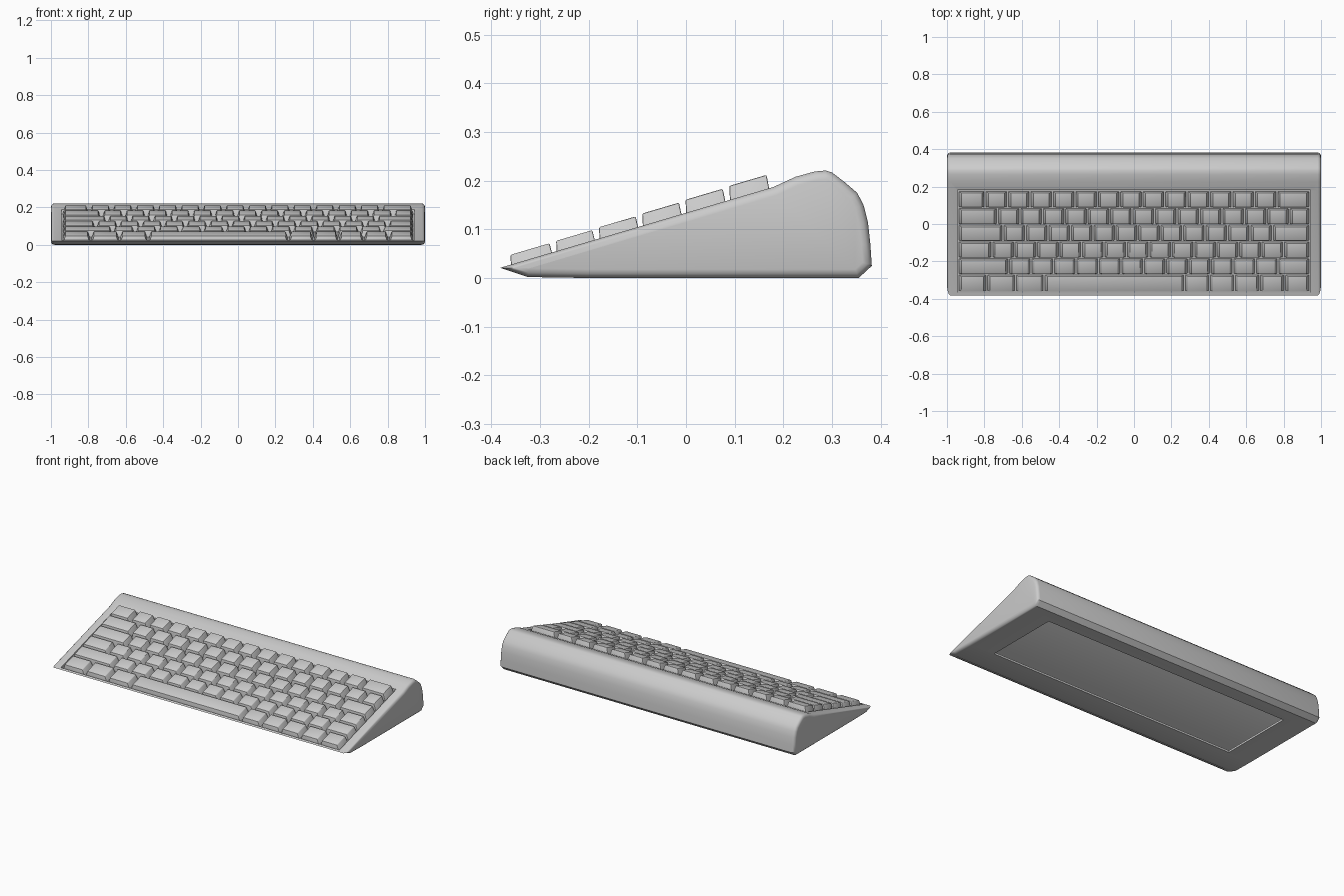
import bpy, bmesh

if "Cube" in bpy.data.objects:
    bpy.data.objects.remove(bpy.data.objects["Cube"])

SLOPE = 0.295
ROWS_Y = [0.176, 0.086, -0.004, -0.093, -0.182, -0.270, -0.364]


def rim(y):
    """Height of the sloped case top at depth y."""
    return 0.022 + SLOPE * (y + 0.38)


def new_object(name, bm):
    bmesh.ops.recalc_face_normals(bm, faces=bm.faces)
    mesh = bpy.data.meshes.new(name)
    bm.to_mesh(mesh)
    bm.free()
    obj = bpy.data.objects.new(name, mesh)
    bpy.context.collection.objects.link(obj)
    return obj


def prism(name, profile, half):
    """Extrude a (y, z) side profile from x = -half to x = +half."""
    bm = bmesh.new()
    a = [bm.verts.new((-half, y, z)) for y, z in profile]
    b = [bm.verts.new((half, y, z)) for y, z in profile]
    bm.faces.new(a)
    bm.faces.new(b[::-1])
    for i in range(len(a)):
        j = (i + 1) % len(a)
        bm.faces.new((a[i], b[i], b[j], a[j]))
    return new_object(name, bm)


def activate(obj):
    bpy.ops.object.select_all(action='DESELECT')
    obj.select_set(True)
    bpy.context.view_layer.objects.active = obj


def apply_all(obj):
    activate(obj)
    for m in list(obj.modifiers):
        bpy.ops.object.modifier_apply(modifier=m.name)


def cut(obj, cutter):
    m = obj.modifiers.new("cut", 'BOOLEAN')
    m.operation, m.solver, m.object = 'DIFFERENCE', 'EXACT', cutter
    apply_all(obj)
    bpy.data.objects.remove(cutter)


# Wedge-shaped case with a rounded back
case = prism("case", [
    (-0.382, 0.021), (-0.325, 0.002), (-0.20, 0.0), (0.355, 0.0),
    (0.382, 0.025), (0.379, 0.07), (0.374, 0.115), (0.365, 0.15),
    (0.352, 0.175), (0.325, 0.198), (0.300, 0.217), (0.287, 0.221),
    (0.265, 0.219), (0.225, 0.208), (0.18, rim(0.18))], 1.0)
bm = bmesh.new()
bm.from_mesh(case.data)
ends = [e for e in bm.edges
        if abs(e.verts[0].co.x - e.verts[1].co.x) < 1e-6]
bmesh.ops.bevel(bm, geom=ends, offset=0.018, segments=3, profile=0.5,
                affect='EDGES', clamp_overlap=True)
bm.to_mesh(case.data)
bm.free()

# Sunken key well
cut(case, prism("well_cutter", [
    (-0.367, rim(-0.367) - 0.014), (0.182, rim(0.182) - 0.024),
    (0.182, 0.4), (-0.367, 0.4)], 0.945))
# Hollow inside, then the opening in the underside that leaves a flat lip
cut(case, prism("cavity_cutter", [
    (-0.26, 0.012), (-0.26, rim(-0.26) - 0.034), (0.18, rim(0.18) - 0.036),
    (0.215, 0.186), (0.285, 0.203), (0.335, 0.167), (0.360, 0.10),
    (0.355, 0.012)], 0.965))
cut(case, prism("opening_cutter", [
    (-0.19, -0.05), (-0.19, 0.03), (0.27, 0.03), (0.27, -0.05)], 0.83))
activate(case)
bpy.ops.object.shade_smooth_by_angle(angle=0.6)


def key(bm, x0, x1, y0, y1, lift):
    """Tapered keycap on the slope, rising by lift above the case rim."""
    g = 0.005
    t = min(0.012, (x1 - x0) * 0.15)
    low, high = [], []
    for x, y, sx, sy in ((x0 + g, y0 + g, 1, 1), (x1 - g, y0 + g, -1, 1),
                         (x1 - g, y1 - g / 2, -1, -1),
                         (x0 + g, y1 - g / 2, 1, -1)):
        low.append(bm.verts.new((x, y, rim(y) - 0.014)))
        ty = y + (-0.002 if sy > 0 else -0.008)
        high.append(bm.verts.new((x + sx * t, ty, rim(ty) + lift)))
    bm.faces.new(high)
    for i in range(4):
        j = (i + 1) % 4
        bm.faces.new((low[i], low[j], high[j], high[i]))


key_objects = []

# Key rows: width of first key, count of unit keys, last key fills the rest
UNIT = 0.12
rows = [(1.2, 13), (1.75, 12), (2.0, 11), (1.5, 12), (2.25, 11)]
for r, (first, count) in enumerate(rows):
    edges = [-0.94] + [-0.94 + (first + i) * UNIT for i in range(count + 1)]
    rest = 0.94 - edges[-1]
    if rest > 1.9 * UNIT:
        edges.append(edges[-1] + UNIT)
    edges.append(0.94)
    bm = bmesh.new()
    for a, b in zip(edges, edges[1:]):
        key(bm, a, b, ROWS_Y[r + 1], ROWS_Y[r], 0.029 - 0.002 * r)
    key_objects.append(new_object("key_row_%d" % (r + 1), bm))

# Front row with the space bar
bm = bmesh.new()
for start, count, width in ((-0.94, 3, 0.153), (0.27, 5, 0.134)):
    for i in range(count):
        key(bm, start + i * width, start + (i + 1) * width,
            ROWS_Y[6], ROWS_Y[5], 0.020)
key_objects.append(new_object("front_key_row", bm))
bm = bmesh.new()
key(bm, -0.48, 0.27, ROWS_Y[6], ROWS_Y[5], 0.020)
key_objects.append(new_object("space_bar", bm))

# Soft edges on the keycaps
for obj in key_objects:
    m = obj.modifiers.new("soft_edges", 'BEVEL')
    m.width, m.segments = 0.003, 2
    apply_all(obj)
    bpy.ops.object.shade_smooth_by_angle(angle=0.6)
